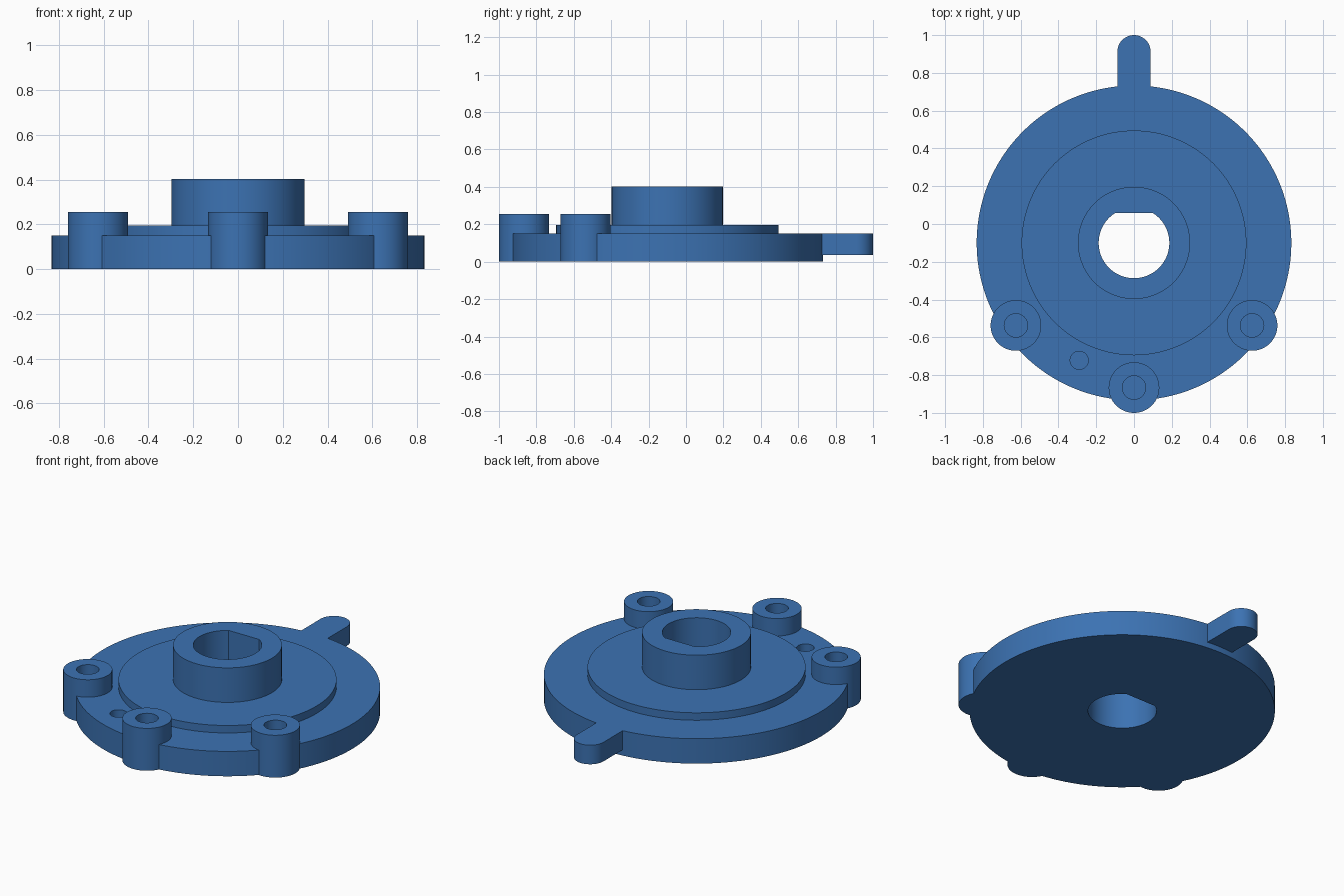
import bpy, bmesh
from math import sin, cos, pi, asin

if "Cube" in bpy.data.objects:
    bpy.data.objects.remove(bpy.data.objects["Cube"])

CY = -0.10                      # y of the main axis


def arc(x, y, r, a0=0.0, a1=2 * pi, n=64):
    """Points along an arc; a full circle leaves out the repeated end point."""
    full = abs(a1 - a0 - 2 * pi) < 1e-6
    return [(x + r * cos(a0 + (a1 - a0) * i / n), y + r * sin(a0 + (a1 - a0) * i / n))
            for i in range(n if full else n + 1)]


def prism(name, outline, z0, z1):
    """Extrude a closed outline from z0 to z1."""
    bm = bmesh.new()
    face = bm.faces.new([bm.verts.new((x, y, z0)) for x, y in outline])
    top = bmesh.ops.extrude_face_region(bm, geom=[face])["geom"]
    bmesh.ops.translate(bm, vec=(0, 0, z1 - z0),
                        verts=[v for v in top if isinstance(v, bmesh.types.BMVert)])
    bmesh.ops.recalc_face_normals(bm, faces=bm.faces)
    mesh = bpy.data.meshes.new(name)
    bm.to_mesh(mesh)
    bm.free()
    obj = bpy.data.objects.new(name, mesh)
    bpy.context.collection.objects.link(obj)
    return obj


def combine(target, tool, operation):
    """Boolean the tool into the target, then drop the tool."""
    mod = target.modifiers.new(operation, 'BOOLEAN')
    mod.operation, mod.solver, mod.object = operation, 'EXACT', tool
    bpy.context.view_layer.objects.active = target
    bpy.ops.object.modifier_apply(modifier=mod.name)
    bpy.data.objects.remove(tool)


blue = bpy.data.materials.new("blue")
blue.diffuse_color = (0.045, 0.17, 0.45, 1)
blue.use_nodes = True
blue.node_tree.nodes["Principled BSDF"].inputs["Base Color"].default_value = blue.diffuse_color

# Main disc
cover = prism("flange_cover", arc(0, CY, 0.833, n=160), 0, 0.15)

# Raised step and hub
combine(cover, prism("raised_step", arc(0, CY, 0.595, n=128), 0.05, 0.195), 'UNION')
combine(cover, prism("hub", arc(0, CY, 0.297, n=96), 0.06, 0.403), 'UNION')

# Locating tab with a rounded end, raised off the bottom
tab = arc(0, 0.912, 0.088, 0, pi, 32) + [(-0.088, 0.5), (0.088, 0.5)]
combine(cover, prism("tab", tab, 0.035, 0.15), 'UNION')

# Screw bosses with blind holes
bosses = [(-0.625, -0.537), (0.625, -0.537), (0, -0.866)]
for x, y in bosses:
    combine(cover, prism("boss", arc(x, y, 0.134), 0, 0.255), 'UNION')
for x, y in bosses:
    combine(cover, prism("boss_hole", arc(x, y, 0.062, n=48), 0.06, 0.5), 'DIFFERENCE')

# Small blind locating hole in the disc
combine(cover, prism("pin_hole", arc(-0.29, -0.722, 0.048, n=40), 0.05, 0.5), 'DIFFERENCE')

# D-shaped through bore with its flat towards the tab
a = asin(0.157 / 0.187)
bore = arc(0, CY, 0.187, pi - a, 2 * pi + a, 72)
combine(cover, prism("bore", bore, -0.2, 0.8), 'DIFFERENCE')

# Colour and shading
cover.data.materials.clear()
cover.data.materials.append(blue)
for p in cover.data.polygons:
    p.material_index = 0
bpy.ops.object.select_all(action='DESELECT')
cover.select_set(True)
bpy.context.view_layer.objects.active = cover
bpy.ops.object.shade_smooth_by_angle(angle=0.5)
